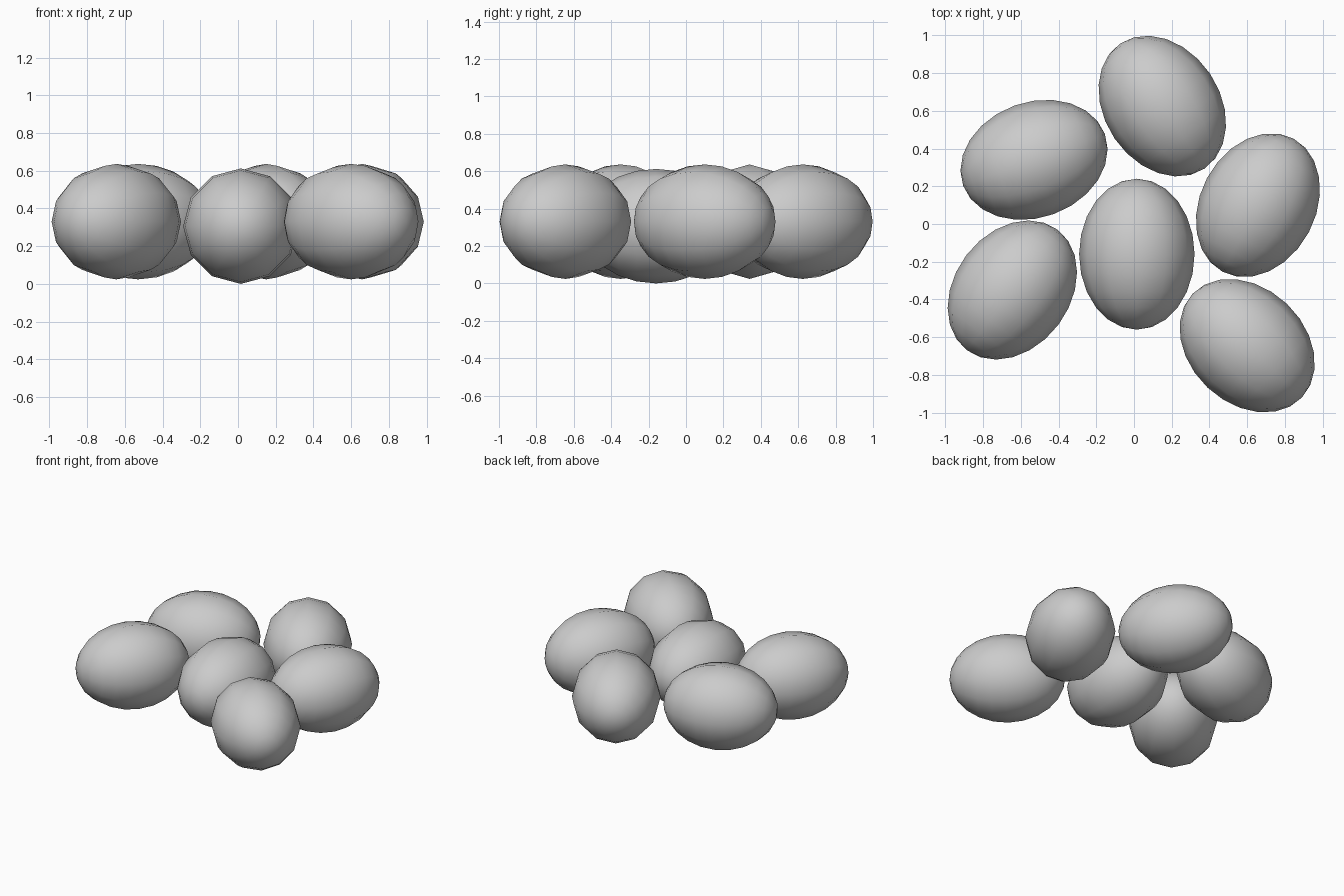
import bpy
from math import radians, pi
from mathutils import Matrix

if "Cube" in bpy.data.objects:
    bpy.data.objects.remove(bpy.data.objects["Cube"])

LONG, SHORT = 0.40, 0.306   # half-lengths of every egg

# name, x, y, z, heading of the long axis in degrees
eggs = [
    ("egg_centre", 0.015, -0.16, 0.306, 90),
    ("egg_back", 0.15, 0.625, 0.33, 124),
    ("egg_back_left", -0.53, 0.34, 0.33, 20),
    ("egg_front_left", -0.645, -0.35, 0.33, 53),
    ("egg_right", 0.657, 0.10, 0.33, 62),
    ("egg_front_right", 0.60, -0.645, 0.33, 136.5),
]


def add_egg(name, x, y, z, heading):
    # sphere with its poles laid along the long axis
    bpy.ops.mesh.primitive_uv_sphere_add(segments=12, ring_count=12, radius=1)
    egg = bpy.context.object
    egg.name = name
    egg.data.transform(Matrix.Diagonal((SHORT, SHORT, LONG, 1)))
    egg.data.transform(Matrix.Rotation(pi / 2, 4, 'Y'))
    egg.rotation_euler.z = radians(heading)
    egg.location = (x, y, z)
    bpy.ops.object.shade_smooth()


for spec in eggs:
    add_egg(*spec)
